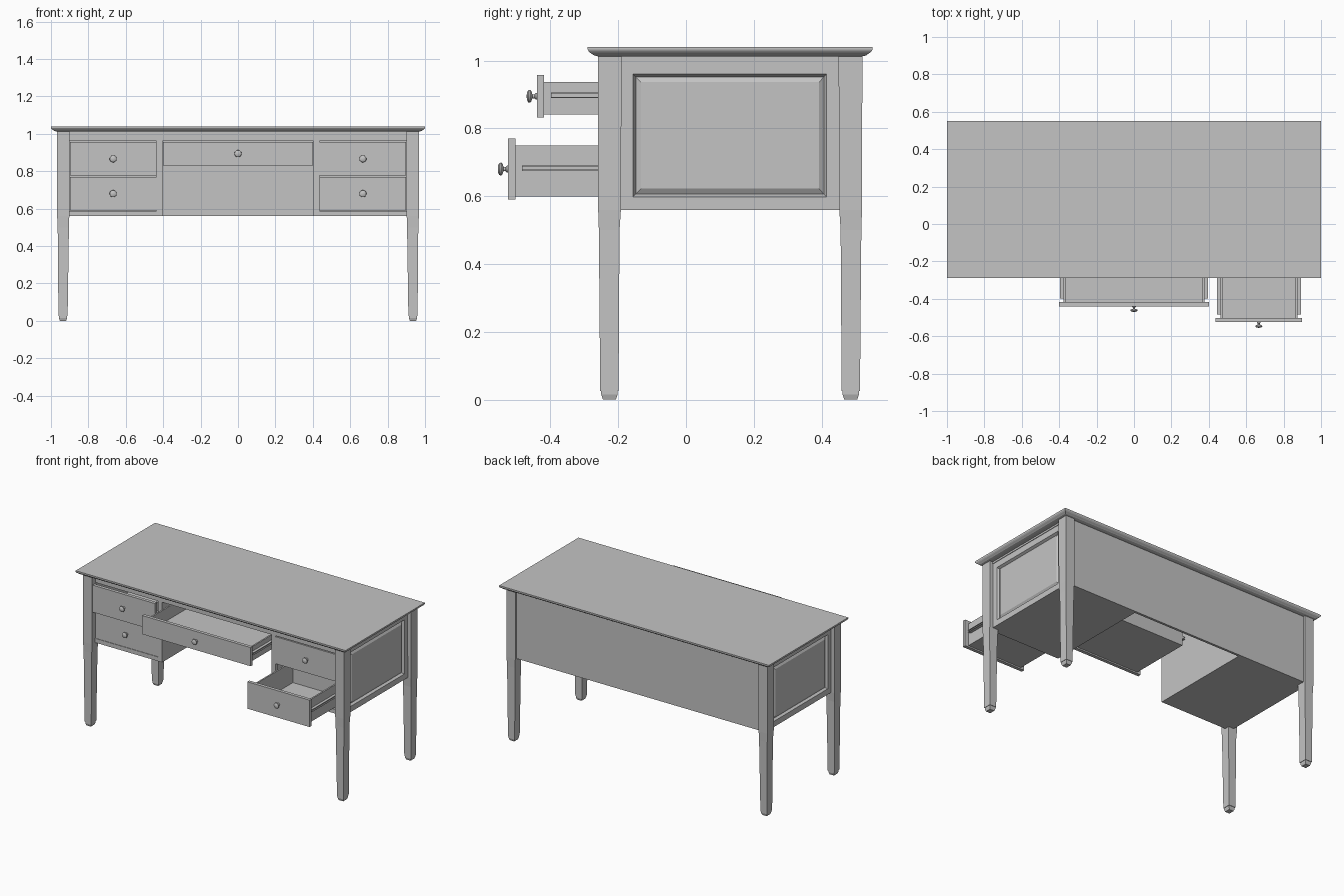
import bpy, bmesh, math
from mathutils import Matrix

cube = bpy.data.objects.get("Cube")
if cube:
    bpy.data.objects.remove(cube)

grey = bpy.data.materials.new("plain grey")
grey.use_nodes = True
colour = (0.55, 0.55, 0.55, 1)
grey.diffuse_color = colour
grey.node_tree.nodes["Principled BSDF"].inputs["Base Color"].default_value = colour


def finish(name, bm, smooth=False):
    bmesh.ops.recalc_face_normals(bm, faces=bm.faces)
    mesh = bpy.data.meshes.new(name)
    bm.to_mesh(mesh)
    bm.free()
    mesh.materials.append(grey)
    ob = bpy.data.objects.new(name, mesh)
    bpy.context.collection.objects.link(ob)
    if smooth:
        bpy.context.view_layer.objects.active = ob
        ob.select_set(True)
        bpy.ops.object.shade_smooth_by_angle(angle=math.radians(40))
        ob.select_set(False)
    return ob


def boxes(name, parts):
    """One object from boxes given as (x0, x1, y0, y1, z0, z1)."""
    bm = bmesh.new()
    for x0, x1, y0, y1, z0, z1 in parts:
        place = Matrix.Translation(((x0 + x1) / 2, (y0 + y1) / 2, (z0 + z1) / 2))
        size = Matrix.Diagonal((abs(x1 - x0), y1 - y0, z1 - z0, 1))
        bmesh.ops.create_cube(bm, size=1, matrix=place @ size)
    return finish(name, bm)


def loft(name, rings, along_x=False):
    """Capped skin over rectangles (a0, a1, b0, b1, height)."""
    bm = bmesh.new()
    loops = []
    for a0, a1, b0, b1, h in rings:
        corners = [(a0, b0), (a1, b0), (a1, b1), (a0, b1)]
        loops.append([bm.verts.new((h, a, b) if along_x else (a, b, h)) for a, b in corners])
    for low, high in zip(loops, loops[1:]):
        for i in range(4):
            j = (i + 1) % 4
            bm.faces.new((low[i], low[j], high[j], high[i]))
    bm.faces.new(loops[0])
    bm.faces.new(loops[-1])
    return finish(name, bm)


def knob(name, x, y, z):
    """Mushroom knob turned about the y axis."""
    profile = [(0.010, 0), (0.010, 0.003), (0.006, 0.007), (0.006, 0.013), (0.015, 0.016),
               (0.019, 0.020), (0.018, 0.025), (0.011, 0.029), (0, 0.030)]
    bm = bmesh.new()
    verts = [bm.verts.new((x + r, y - d, z)) for r, d in profile]
    edges = [bm.edges.new(pair) for pair in zip(verts, verts[1:])]
    bmesh.ops.spin(bm, geom=verts + edges, cent=(x, y, z), axis=(0, 1, 0),
                   angle=math.tau, steps=20)
    bmesh.ops.remove_doubles(bm, verts=bm.verts, dist=0.0001)
    finish(name, bm, smooth=True)


FRONT, BACK, MID_Y = -0.225, 0.49, 0.13


def drawer(name, x0, x1, z0, z1, pull=0):
    y0 = FRONT - pull
    y1 = y0 + 0.022
    end = y1 + 0.42
    l, r, low, top, t = x0 + 0.025, x1 - 0.025, z0 + 0.009, z1 - 0.02, 0.01
    mid = (z0 + z1) / 2
    parts = [(x0, x1, y0, y1, z0, z1),
             (l, l + t, y1, end, low, top), (r - t, r, y1, end, low, top),
             (l + t, r - t, end - t, end, low, top),
             (l + t, r - t, y1, end - t, low, low + t)]
    # slides: two thin lips on a web
    for edge, out in ((l, -1), (r, 1)):
        parts.append((edge, edge + out * 0.012, y1 + 0.02, end, mid - 0.005, mid + 0.011))
        for z in (mid - 0.005, mid + 0.008):
            parts.append((edge, edge + out * 0.019, y1 + 0.02, end, z, z + 0.003))
    boxes(name, parts)
    knob(name + "_knob", (x0 + x1) / 2, y0, mid)


# Tabletop with moulded edge: (inset, height)
edge = [(0.032, 1.012), (0.019, 1.015), (0.015, 1.018), (0.006, 1.024),
        (0.001, 1.030), (0, 1.034), (0, 1.040)]
loft("tabletop", [(i - 1, 1 - i, MID_Y - 0.42 + i, MID_Y + 0.42 - i, z) for i, z in edge])

# Legs and feet: (inner x, outer x, inner y, outer y, height), y from the centre line
leg = [(0.911, 0.960, 0.329, 0.383, 0.025), (0.904, 0.964, 0.326, 0.387, 0.50),
       (0.902, 0.967, 0.322, 0.389, 0.56), (0.900, 0.968, 0.320, 0.390, 1.015)]
foot = [(0.919, 0.952, 0.337, 0.375, 0), (0.914, 0.957, 0.332, 0.380, 0.015),
        (0.914, 0.957, 0.332, 0.380, 0.027)]
# Raised side panel, rectangles in y and z stacked outward in x
panel = [(-0.195, 0.455, 0.56, 1.0, 0.900), (-0.195, 0.455, 0.56, 1.0, 0.942),
         (-0.156, 0.415, 0.598, 0.960, 0.942), (-0.148, 0.407, 0.606, 0.952, 0.926),
         (-0.132, 0.392, 0.622, 0.936, 0.936)]

for s, side in ((1, "left"), (-1, "right")):
    for sy, end in ((-1, "front"), (1, "rear")):
        for part, rings in (("leg", leg), ("foot", foot)):
            loft(f"{end}_{side}_{part}", [(s * a, s * b, MID_Y + sy * c, MID_Y + sy * d, z)
                                          for a, b, c, d, z in rings])
    loft(f"{side}_side_panel", [(a, b, c, d, s * x) for a, b, c, d, x in panel], along_x=True)
    boxes(f"{side}_top_strip", [(s * 0.9, s * 0.946, -0.195, 0.455, 1.0, 1.015)])
    # Pedestal: inner wall, floor, front stile and bottom rail
    boxes(f"{side}_pedestal", [
        (s * 0.405, s * 0.42, FRONT + 0.022, BACK, 0.56, 1.012),
        (s * 0.42, s * 0.9, FRONT + 0.022, BACK, 0.56, 0.58),
        (s * 0.405, s * 0.435, FRONT, FRONT + 0.022, 0.56, 0.963),
        (s * 0.435, s * 0.902, FRONT, FRONT + 0.022, 0.56, 0.588)])

# Back panel and front top rail
boxes("back_panel", [(-0.905, 0.905, BACK, BACK + 0.016, 0.56, 1.015)])
boxes("front_top_rail", [(-0.902, 0.902, FRONT, FRONT + 0.022, 0.963, 1.015)])

# Drawers, some pulled open
upper, lower = (0.776, 0.957), (0.59, 0.77)
drawer("upper_right_drawer", -0.898, -0.437, *upper, pull=0.03)
drawer("lower_right_drawer", -0.898, -0.437, *lower)
drawer("upper_left_drawer", 0.437, 0.898, *upper)
drawer("lower_left_drawer", 0.437, 0.898, *lower, pull=0.30)
drawer("centre_drawer", -0.402, 0.402, 0.832, 0.957, pull=0.215)
